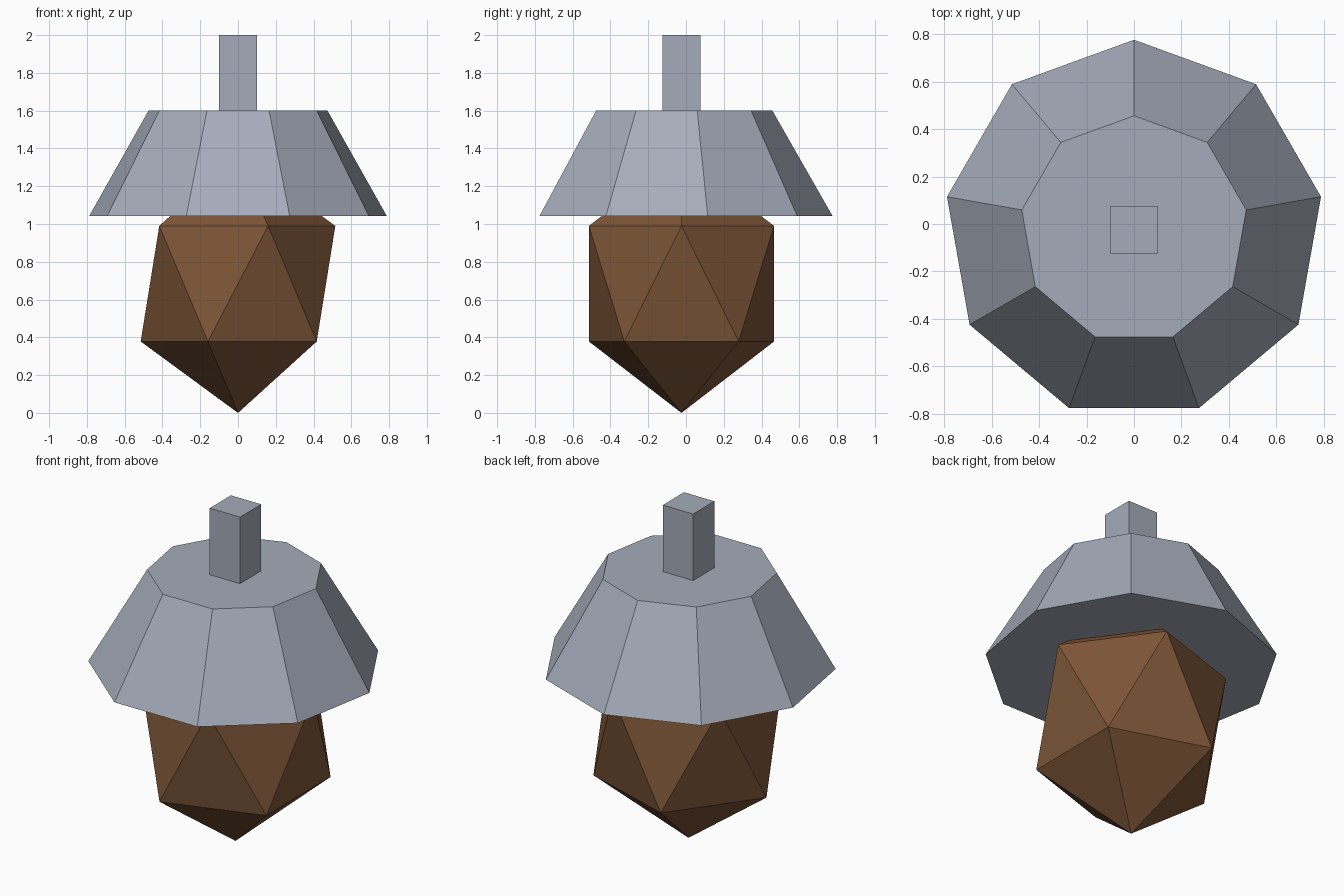
import bpy, bmesh
from mathutils import Matrix

if "Cube" in bpy.data.objects:
    bpy.data.objects.remove(bpy.data.objects["Cube"])

CY = -0.024  # common axis, so the nine-sided cap is centred on y


def material(name, rgb):
    m = bpy.data.materials.new(name)
    m.diffuse_color = (*rgb, 1)
    m.use_nodes = True
    m.node_tree.nodes["Principled BSDF"].inputs["Base Color"].default_value = m.diffuse_color
    return m


def part(name, mat, z, scale, create, **kw):
    """Make one flat-shaded part from a bmesh primitive centred at height z."""
    bm = bmesh.new()
    create(bm, matrix=Matrix.Translation((0, CY, z)) @ Matrix.Diagonal((*scale, 1)), **kw)
    me = bpy.data.meshes.new(name)
    bm.to_mesh(me)
    bm.free()
    me.materials.append(mat)
    ob = bpy.data.objects.new(name, me)
    bpy.context.collection.objects.link(ob)
    return ob


brown = material("nut brown", (0.205, 0.091, 0.038))
grey = material("cap grey", (0.376, 0.413, 0.491))

# Nut: icosahedron stretched upwards
part("nut", brown, 0.684, (0.576, 0.576, 0.684),
     bmesh.ops.create_icosphere, subdivisions=1, radius=1)

# Cap: closed nine-sided frustum with a corner towards the back
part("cap", grey, 1.322, (1, 1, 1), bmesh.ops.create_cone, cap_ends=True,
     segments=9, radius1=0.8, radius2=0.48, depth=0.56)

# Stem: square post on the cap
part("stem", grey, 1.8, (0.2, 0.2, 0.4), bmesh.ops.create_cube, size=1)
